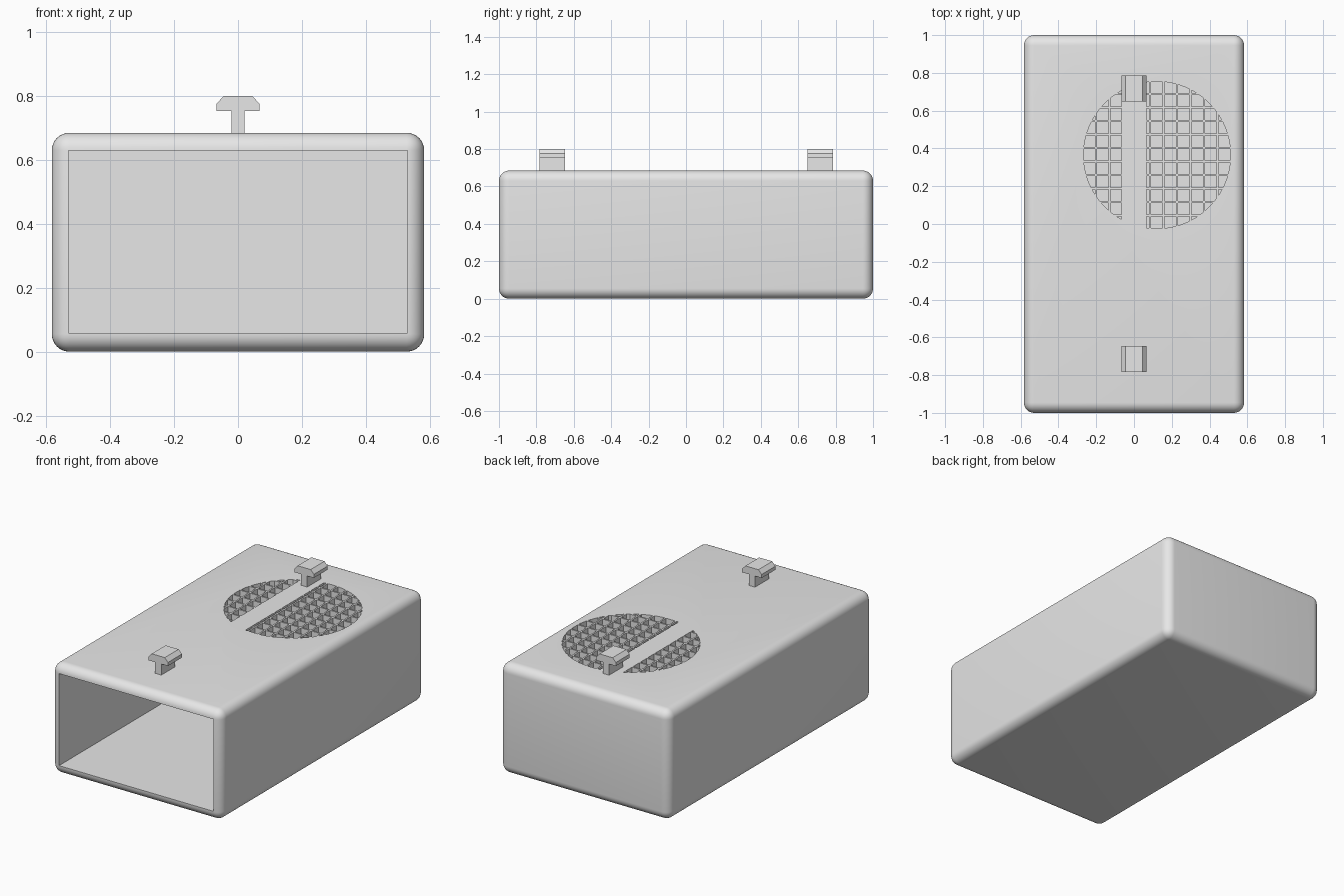
import bpy, bmesh, math
from mathutils import Vector

if "Cube" in bpy.data.objects:
    bpy.data.objects.remove(bpy.data.objects["Cube"], do_unlink=True)

WIDTH, LENGTH, HEIGHT, WALL = 1.166, 2.0, 0.685, 0.055

grey = bpy.data.materials.new("light_grey_plastic")
grey.use_nodes = True
colour = (0.8, 0.8, 0.8, 1)
grey.diffuse_color = colour
grey.node_tree.nodes["Principled BSDF"].inputs["Base Color"].default_value = colour


def add_object(name, bm):
    bmesh.ops.recalc_face_normals(bm, faces=bm.faces)
    mesh = bpy.data.meshes.new(name)
    bm.to_mesh(mesh)
    bm.free()
    mesh.materials.append(grey)
    obj = bpy.data.objects.new(name, mesh)
    bpy.context.collection.objects.link(obj)
    return obj


def box(name, low, high):
    low, high = Vector(low), Vector(high)
    bm = bmesh.new()
    bmesh.ops.create_cube(bm, size=1)
    bmesh.ops.scale(bm, vec=high - low, verts=bm.verts)
    bmesh.ops.translate(bm, vec=(low + high) / 2, verts=bm.verts)
    return add_object(name, bm)


def extrude(bm, faces, offset):
    made = bmesh.ops.extrude_face_region(bm, geom=faces)["geom"]
    verts = [g for g in made if isinstance(g, bmesh.types.BMVert)]
    bmesh.ops.translate(bm, vec=offset, verts=verts)


def cut(obj, cutter):
    mod = obj.modifiers.new("cut", 'BOOLEAN')
    mod.operation, mod.solver, mod.object = 'DIFFERENCE', 'EXACT', cutter
    bpy.context.view_layer.objects.active = obj
    bpy.ops.object.modifier_apply(modifier=mod.name)
    bpy.data.objects.remove(cutter, do_unlink=True)


# Rounded outer case
case = box("case", (-WIDTH / 2, -LENGTH / 2, 0), (WIDTH / 2, LENGTH / 2, HEIGHT))
bevel = case.modifiers.new("round_edges", 'BEVEL')
bevel.width, bevel.segments = WALL, 8
bpy.context.view_layer.objects.active = case
bpy.ops.object.modifier_apply(modifier=bevel.name)

# Hollow interior, open at the front
cut(case, box("cavity_cutter", (-0.53, -LENGTH, 0.058),
              (0.53, LENGTH / 2 - WALL, HEIGHT - WALL)))

# Round grille: square cells trimmed to a circle, with a solid strip left in it
CENTRE, RADIUS = Vector((0.122, 0.365, 0.6)), 0.389
PITCH, BAR, STRIP = 0.0715, 0.01, 0.065
cells = bmesh.new()


def add_cell(x0, x1, y0, y1):
    cell = bmesh.new()
    bmesh.ops.create_circle(cell, cap_ends=True, segments=96, radius=RADIUS)
    bmesh.ops.translate(cell, vec=CENTRE, verts=cell.verts)
    for point, normal in (((x0, 0, 0), (-1, 0, 0)), ((x1, 0, 0), (1, 0, 0)),
                          ((0, y0, 0), (0, -1, 0)), ((0, y1, 0), (0, 1, 0))):
        bmesh.ops.bisect_plane(cell, geom=cell.verts[:] + cell.edges[:] + cell.faces[:],
                               plane_co=point, plane_no=normal, clear_outer=True)
    if cell.faces and sum(f.calc_area() for f in cell.faces) > 1e-5:
        extrude(cell, cell.faces[:], (0, 0, 0.2))
        bmesh.ops.recalc_face_normals(cell, faces=cell.faces)
        temp = bpy.data.meshes.new("cell")
        cell.to_mesh(temp)
        cells.from_mesh(temp)
        bpy.data.meshes.remove(temp)
    cell.free()


for i in range(-6, 7):
    x0 = 0.085 + i * PITCH + BAR / 2
    x1 = x0 + PITCH - BAR
    spans = [(x0, min(x1, -STRIP)), (max(x0, STRIP), x1)]
    for j in range(-6, 8):
        y0 = 0.26 + j * PITCH + BAR / 2
        for a, b in spans:
            if b - a > 0.004:
                add_cell(a, b, y0, y0 + PITCH - BAR)
cut(case, add_object("grille_cutter", cells))

bpy.ops.object.select_all(action='DESELECT')
case.select_set(True)
bpy.context.view_layer.objects.active = case
bpy.ops.object.shade_smooth_by_angle(angle=math.radians(30))

# T-shaped mounting hooks with chamfered heads
half = [(0.021, HEIGHT - 0.02), (0.021, 0.754), (0.067, 0.754), (0.067, 0.776), (0.045, 0.8)]
profile = half + [(-x, z) for x, z in reversed(half)]
for name, y in (("front_hook", -0.715), ("back_hook", 0.717)):
    bm = bmesh.new()
    face = bm.faces.new([bm.verts.new((x, y - 0.068, z)) for x, z in profile])
    extrude(bm, [face], (0, 0.136, 0))
    add_object(name, bm)
